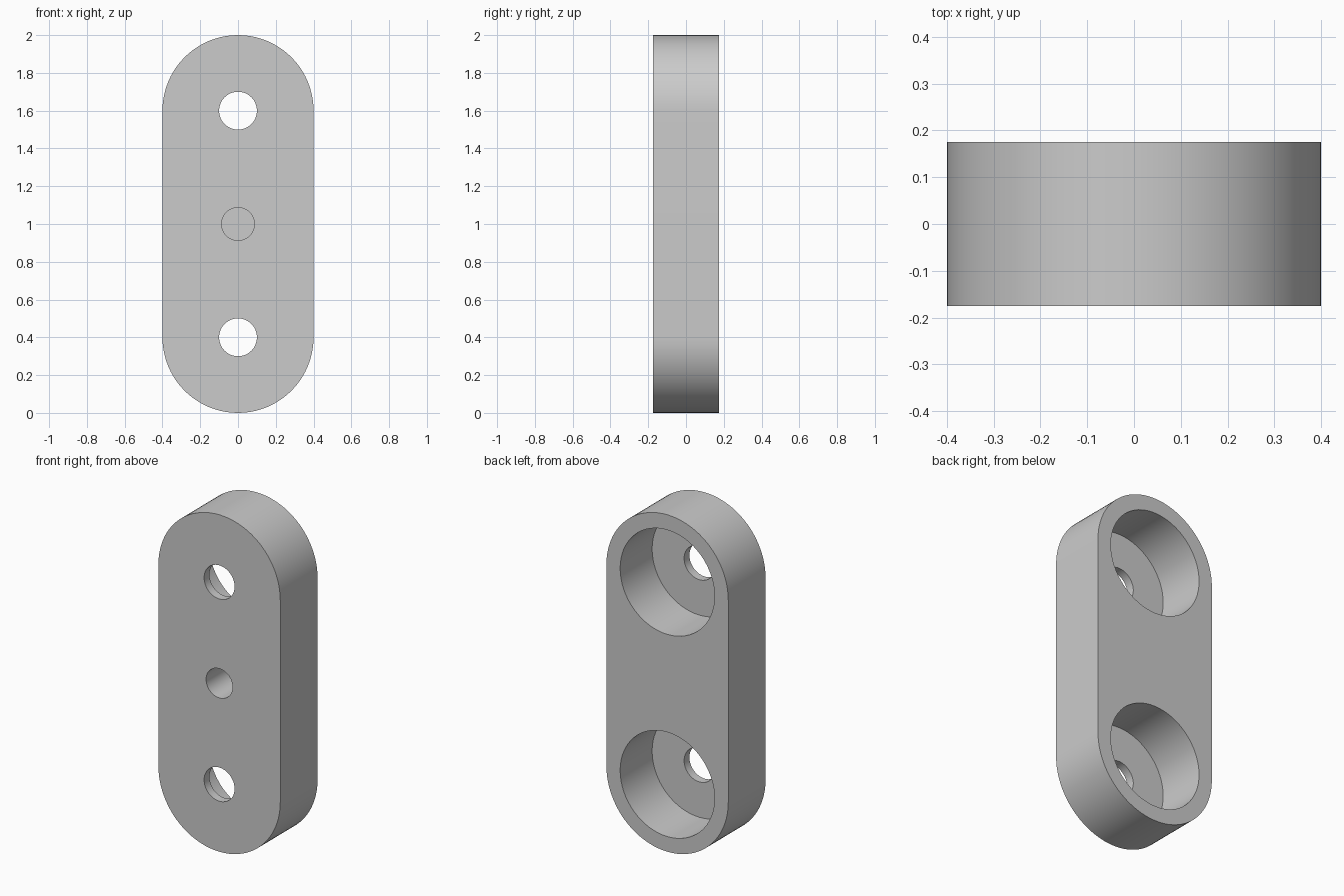
import bpy
import bmesh
from math import cos, sin, pi, radians
from mathutils import Matrix

cube = bpy.data.objects.get("Cube")
if cube:
    bpy.data.objects.remove(cube, do_unlink=True)

WIDTH_R, THICK, LENGTH = 0.4, 0.35, 2.0
FRONT, BACK = -THICK / 2, THICK / 2
LOW, HIGH = WIDTH_R, LENGTH - WIDTH_R
BORE_R, HOLE_R, PIN_R = 0.31, 0.1, 0.087
FLOOR_Y = FRONT + 0.05     # floor of the large bores
PIN_END = FRONT + 0.25     # blind end of the centre hole

grey = bpy.data.materials.new("plain grey")
grey.use_nodes = True
colour = (0.6, 0.6, 0.6, 1)
grey.diffuse_color = colour
grey.node_tree.nodes["Principled BSDF"].inputs["Base Color"].default_value = colour


def add_object(name, bm):
    bmesh.ops.recalc_face_normals(bm, faces=bm.faces)
    mesh = bpy.data.meshes.new(name)
    bm.to_mesh(mesh)
    bm.free()
    mesh.materials.append(grey)
    obj = bpy.data.objects.new(name, mesh)
    bpy.context.collection.objects.link(obj)
    return obj


def drill(target, radius, z, y0, y1):
    """Cut a round hole along y from y0 to y1."""
    bm = bmesh.new()
    place = Matrix.Translation((0, (y0 + y1) / 2, z)) @ Matrix.Rotation(pi / 2, 4, "X")
    bmesh.ops.create_cone(bm, cap_ends=True, segments=64, radius1=radius,
                          radius2=radius, depth=y1 - y0, matrix=place)
    cutter = add_object("hole_cutter", bm)
    cutter.hide_render = True
    mod = target.modifiers.new("hole", "BOOLEAN")
    mod.operation = "DIFFERENCE"
    mod.solver = "EXACT"
    mod.object = cutter
    bpy.context.view_layer.objects.active = target
    bpy.ops.object.modifier_apply(modifier=mod.name)
    bpy.data.objects.remove(cutter, do_unlink=True)


# Round-ended plate
bm = bmesh.new()
steps = 40
outline = []
for centre, start in ((HIGH, 0), (LOW, pi)):
    for i in range(steps + 1):
        a = start + pi * i / steps
        outline.append(bm.verts.new((WIDTH_R * cos(a), FRONT, centre + WIDTH_R * sin(a))))
face = bm.faces.new(outline)
result = bmesh.ops.extrude_face_region(bm, geom=[face])
moved = [v for v in result["geom"] if isinstance(v, bmesh.types.BMVert)]
bmesh.ops.translate(bm, verts=moved, vec=(0, THICK, 0))
plate = add_object("mounting_plate", bm)

# Large rear bores with through holes, and the blind centre hole
for z in (LOW, HIGH):
    drill(plate, BORE_R, z, FLOOR_Y, BACK + 0.1)
    drill(plate, HOLE_R, z, FRONT - 0.1, FLOOR_Y + 0.1)
drill(plate, PIN_R, LENGTH / 2, FRONT - 0.1, PIN_END)

# Smooth round walls with crisp rims
bpy.ops.object.select_all(action="DESELECT")
plate.select_set(True)
bpy.context.view_layer.objects.active = plate
bpy.ops.object.shade_smooth_by_angle(angle=radians(30))
